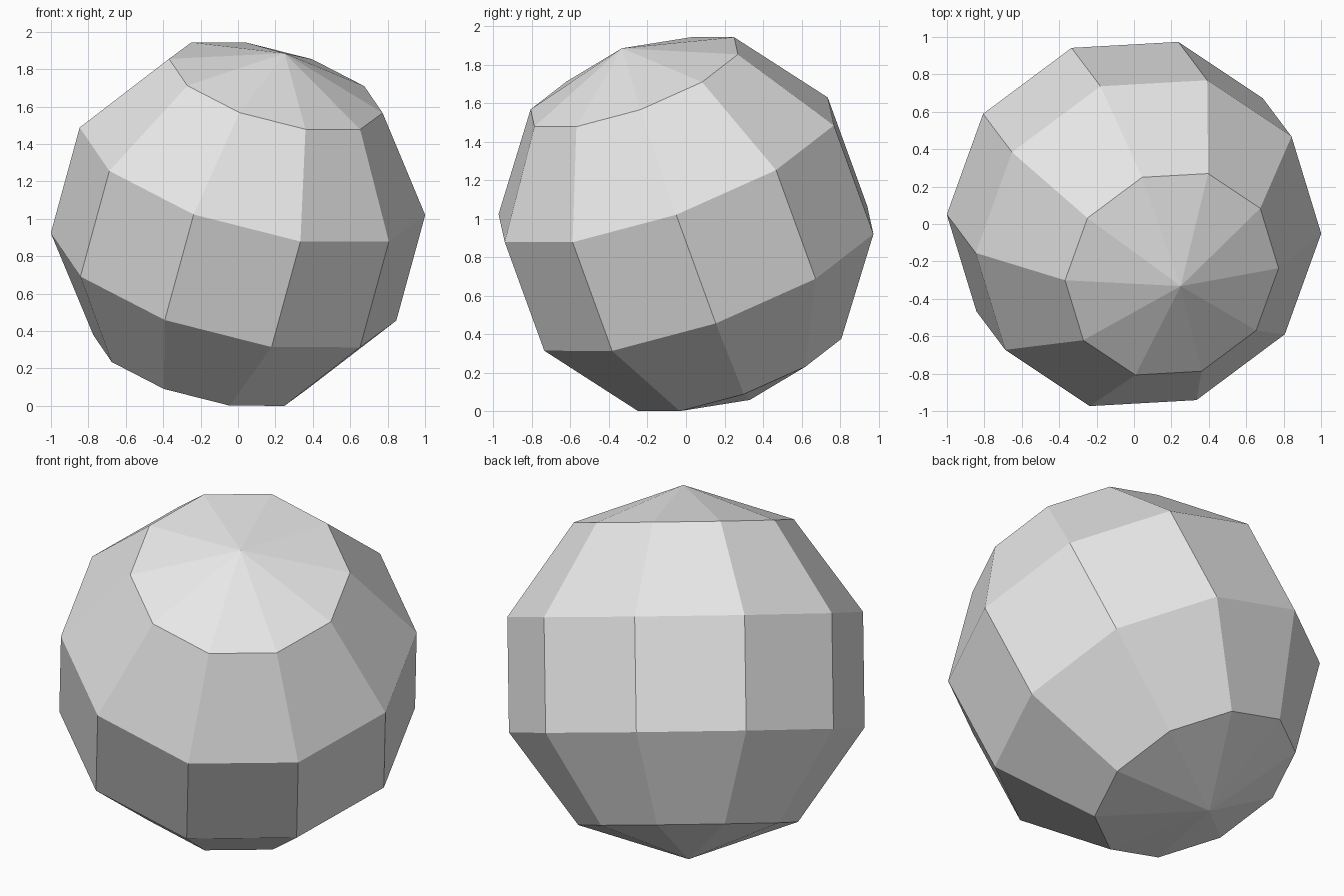
import bpy, bmesh
from math import sin, cos, pi
from mathutils import Vector, Matrix

cube = bpy.data.objects.get("Cube")
if cube:
    bpy.data.objects.remove(cube, do_unlink=True)

SEGMENTS, RINGS, RADIUS = 10, 5, 1.0034

# Plain grey material
grey = bpy.data.materials.new("light_grey")
grey.use_nodes = True
colour = (0.8, 0.8, 0.8, 1)
grey.diffuse_color = colour
for node in grey.node_tree.nodes:
    if node.type == 'BSDF_PRINCIPLED':
        node.inputs["Base Color"].default_value = colour

# Tilted frame: pole direction, first meridian and their perpendicular
pole = Vector((0.249, -0.331, 0.910)).normalized()
meridian = Vector((0.967, 0.055, -0.247))
meridian = (meridian - pole * meridian.dot(pole)).normalized()
side = pole.cross(meridian)
tilt = Matrix((meridian, side, pole)).transposed()


def sphere_point(ring, segment):
    polar, turn = pi * ring / RINGS, 2 * pi * segment / SEGMENTS
    return RADIUS * (tilt @ Vector((sin(polar) * cos(turn), sin(polar) * sin(turn), cos(polar))))


# Low-poly sphere: two triangle caps joined by bands of quads
bm = bmesh.new()
top = bm.verts.new(sphere_point(0, 0))
bottom = bm.verts.new(sphere_point(RINGS, 0))
rings = [[bm.verts.new(sphere_point(r, s)) for s in range(SEGMENTS)] for r in range(1, RINGS)]
for s in range(SEGMENTS):
    n = (s + 1) % SEGMENTS
    bm.faces.new((top, rings[0][s], rings[0][n]))
    bm.faces.new((bottom, rings[-1][n], rings[-1][s]))
    for upper, lower in zip(rings, rings[1:]):
        bm.faces.new((upper[s], lower[s], lower[n], upper[n]))

# Stand it on the ground
lowest = min(v.co.z for v in bm.verts)
bmesh.ops.translate(bm, verts=bm.verts, vec=(0, 0, -lowest))
bmesh.ops.recalc_face_normals(bm, faces=bm.faces)

mesh = bpy.data.meshes.new("faceted_sphere")
bm.to_mesh(mesh)
bm.free()
mesh.materials.append(grey)
bpy.context.collection.objects.link(bpy.data.objects.new("faceted_sphere", mesh))
